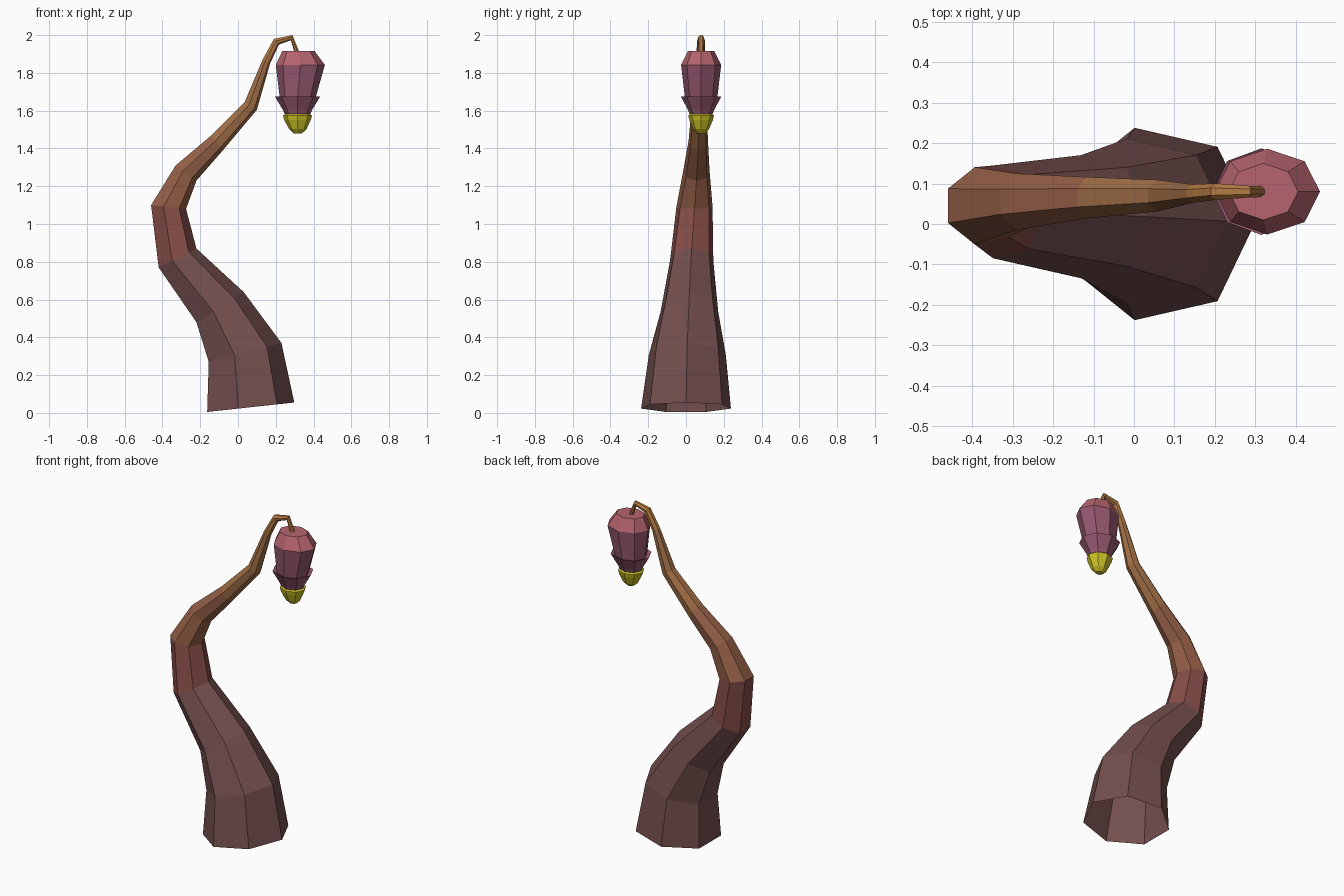
import bpy, math
from mathutils import Vector

if "Cube" in bpy.data.objects:
    bpy.data.objects.remove(bpy.data.objects["Cube"])


def material(name, rgb):
    m = bpy.data.materials.new(name)
    lin = [((c / 255 + 0.055) / 1.055) ** 2.4 for c in rgb]
    m.diffuse_color = (*lin, 1)
    m.use_nodes = True
    m.node_tree.nodes["Principled BSDF"].inputs["Base Color"].default_value = m.diffuse_color
    return m


def loft(name, rings, mats, seg_mats, cap_start=None, cap_end=None):
    """Skin a list of equal rings; seg_mats gives the material of each band."""
    n = len(rings[0])
    verts = [p for r in rings for p in r]
    faces, idx = [], []
    for s in range(len(rings) - 1):
        for k in range(n):
            a, b = s * n + k, s * n + (k + 1) % n
            faces.append((a, b, b + n, a + n))
            idx.append(seg_mats[s])
    if cap_start is not None:
        faces.append(tuple(reversed(range(n))))
        idx.append(cap_start)
    if cap_end is not None:
        o = (len(rings) - 1) * n
        faces.append(tuple(range(o, o + n)))
        idx.append(cap_end)
    me = bpy.data.meshes.new(name)
    me.from_pydata(verts, [], faces)
    for m in mats:
        me.materials.append(m)
    for p, i in zip(me.polygons, idx):
        p.material_index = i
    ob = bpy.data.objects.new(name, me)
    bpy.context.collection.objects.link(ob)
    return ob


dark_bark = material("dark bark", (116, 79, 78))
red_bark = material("red bark", (134, 77, 71))
brown_bark = material("brown bark", (148, 95, 70))
tan_bark = material("tan bark", (160, 110, 70))
orange_bark = material("orange bark", (180, 122, 66))
pink = material("pink cap", (182, 100, 110))
mauve = material("mauve petals", (150, 88, 112))
yellow = material("yellow core", (205, 196, 38))

# Curved stalk: outer x, z, inner x, z, and y centre of each ring (7 sides)
path = [(-.163, .005, .298, .055, 0), (-.155, .27, .23, .37, .007),
        (-.22, .48, .03, .64, .018), (-.42, .77, -.22, .87, .03),
        (-.46, 1.10, -.275, 1.08, .045), (-.33, 1.31, -.22, 1.23, .055),
        (-.14, 1.47, -.08, 1.39, .065), (.035, 1.645, .10, 1.605, .07),
        (.13, 1.87, .17, 1.85, .075), (.19, 1.98, .217, 1.95, .08),
        (.288, 2.0, .28, 1.973, .08), (.327, 1.905, .302, 1.897, .08)]
c7 = math.cos(math.pi / 7)
rings = []
for ox, oz, ix, iz, cy in path:
    outer, inner = Vector((ox, cy, oz)), Vector((ix, cy, iz))
    r = (inner - outer).length / (1 + c7)
    u = (inner - outer).normalized()
    c = inner - u * r
    rings.append([c + u * r * math.cos(a) + Vector((0, r * math.sin(a), 0))
                  for a in (2 * math.pi * k / 7 for k in range(7))])
loft("stalk", rings, [dark_bark, red_bark, brown_bark, tan_bark, orange_bark],
     [0, 0, 0, 1, 2, 2, 3, 3, 4, 4, 4], cap_end=4)


# Hanging flower: rings of centre x, z, x radius, y radius (8 sides)
def oval(cx, z, rx, ry):
    return [(cx + rx * math.cos(a), .08 + ry * math.sin(a), z)
            for a in (-2 * math.pi * k / 8 for k in range(8))]


bud = [(.32, 1.915, .086, .07), (.33, 1.842, .13, .106),
       (.316, 1.67, .095, .086), (.316, 1.60, .06, .055)]
loft("flower_bud", [oval(*b) for b in bud], [pink, mauve], [0, 1, 1],
     cap_start=0, cap_end=1)

collar = [(.316, 1.66, .085, .08), (.315, 1.675, .12, .107),
          (.315, 1.605, .078, .07), (.315, 1.58, .066, .06)]
loft("petal_collar", [oval(*b) for b in collar], [mauve], [0, 0, 0],
     cap_end=0)

core = [(.315, 1.582, .066, .06), (.315, 1.574, .077, .068),
        (.315, 1.55, .07, .062), (.317, 1.502, .046, .042),
        (.317, 1.48, .022, .02)]
loft("flower_core", [oval(*b) for b in core], [yellow], [0, 0, 0, 0],
     cap_start=0, cap_end=0)
